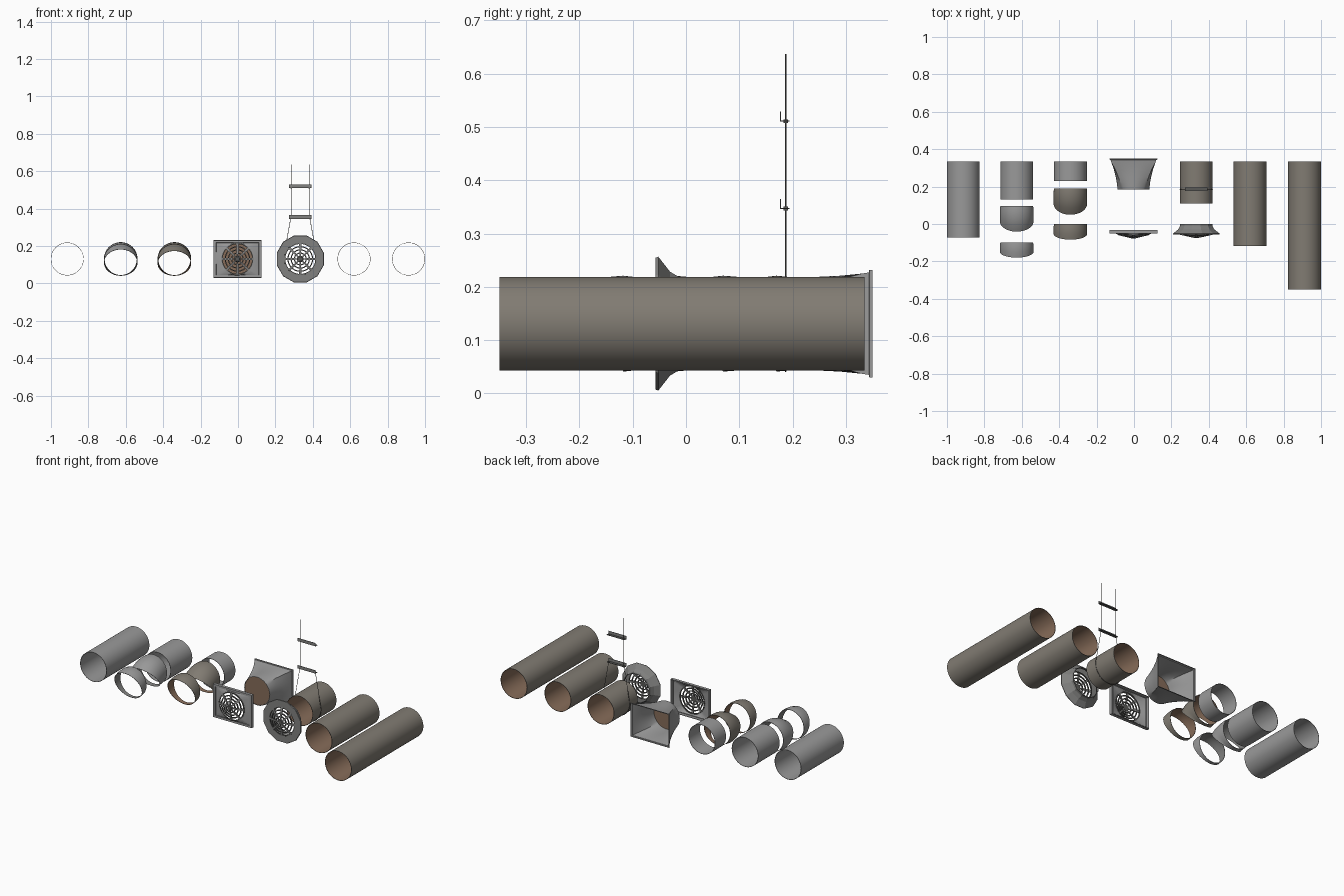
import bpy, bmesh, math
from math import sin, cos, pi, radians

if "Cube" in bpy.data.objects:
    bpy.data.objects.remove(bpy.data.objects["Cube"])

def mat(name, r, g, b):
    m = bpy.data.materials.new(name)
    m.diffuse_color = (r, g, b, 1)
    m.use_nodes = True
    m.node_tree.nodes["Principled BSDF"].inputs["Base Color"].default_value = m.diffuse_color
    return m

GREY = mat("galvanised_grey", 0.32, 0.32, 0.32)
TAUPE = mat("taupe_metal", 0.22, 0.20, 0.17)
BROWN = mat("inner_brown", 0.24, 0.15, 0.10)
DARK = mat("dark_steel", 0.10, 0.10, 0.095)
MID = mat("mid_grey", 0.22, 0.22, 0.215)

R, CZ = 0.088, 0.131

def finish(bm, name, mats, smooth=True):
    bmesh.ops.recalc_face_normals(bm, faces=bm.faces)
    me = bpy.data.meshes.new(name)
    bm.to_mesh(me)
    bm.free()
    ob = bpy.data.objects.new(name, me)
    bpy.context.collection.objects.link(ob)
    for m in mats:
        me.materials.append(m)
    if smooth:
        bpy.ops.object.select_all(action='DESELECT')
        ob.select_set(True)
        bpy.context.view_layer.objects.active = ob
        bpy.ops.object.shade_smooth_by_angle(angle=radians(32))
    return ob

def section(x, y, cz, a, b, k, t, n):
    """Ring of points: k=0 ellipse, k=1 rectangle, tilted by t about x."""
    pts = []
    for i in range(n):
        w = 2 * pi * (i + (0.5 if n == 12 else 0)) / n
        c, s = cos(w), sin(w)
        f = (1 - k) + k / max(abs(c), abs(s))
        u, v = a * c * f, b * s * f
        pts.append((x + u, y - v * sin(t), cz + v * cos(t)))
    return pts

def shell(name, x, secs, outer, inner, n=48, th=0.002, smooth=True):
    """Thin double-walled loft through sections (y, cz, a, b, k, tilt)."""
    bm = bmesh.new()
    rings = [section(x, *s, n) for s in secs]
    rings += [section(x, y, cz, a - th, b - th, k, t, n) for y, cz, a, b, k, t in reversed(secs)]
    vs = [[bm.verts.new(p) for p in r] for r in rings]
    m = len(vs)
    for j in range(m):
        A, B = vs[j], vs[(j + 1) % m]
        for i in range(n):
            f = bm.faces.new((A[i], A[(i + 1) % n], B[(i + 1) % n], B[i]))
            f.material_index = 1 if len(secs) <= j < m - 1 else 0
    return finish(bm, name, [outer, inner], smooth)

def duct(name, x, y0, y1, outer, inner):
    shell(name, x, [(y0, CZ, R, R, 0, 0), (y1, CZ, R, R, 0, 0)], outer, inner)

def elbow(name, x, yback, hinge, deg, gores, outer, inner):
    """Collar, then gores turning down around a hinge at the bottom."""
    r = 0.09
    secs = [(yback, CZ, R, R, 0, 0)]
    for g in range(gores + 1):
        t = radians(deg) * g / gores
        secs.append((hinge - r * sin(t), CZ - r + r * cos(t), r, r, 0, t))
    shell(name, x, secs, outer, inner)

def wire(name, pts, r, m, cyclic=False):
    cu = bpy.data.curves.new(name, 'CURVE')
    cu.dimensions = '3D'
    cu.bevel_depth = r
    cu.bevel_resolution = 1
    cu.use_fill_caps = True
    sp = cu.splines.new('POLY')
    sp.points.add(len(pts) - 1)
    for p, q in zip(sp.points, pts):
        p.co = (*q, 1)
    sp.use_cyclic_u = cyclic
    cu.materials.append(m)
    ob = bpy.data.objects.new(name, cu)
    bpy.context.collection.objects.link(ob)

def box(name, x, y, z, sx, sy, sz, m):
    bm = bmesh.new()
    bmesh.ops.create_cube(bm, size=1)
    for v in bm.verts:
        v.co = (x + v.co.x * sx, y + v.co.y * sy, z + v.co.z * sz)
    finish(bm, name, [m], False)

def disc(name, x, y, r, depth, m, r2=None):
    bm = bmesh.new()
    bmesh.ops.create_cone(bm, cap_ends=True, segments=32, radius1=r, radius2=r2 or r, depth=depth)
    for v in bm.verts:
        v.co = (x + v.co.x, y - v.co.z, CZ + v.co.y)
    finish(bm, name, [m])

def grille(prefix, x, y0, y1, r):
    """Domed guard: concentric flat rings, eight spokes and a hub."""
    dome = lambda q: y1 + (y0 - y1) * q / r
    for i, q in enumerate((r, r * 0.80, r * 0.60, r * 0.40)):
        shell(f"{prefix}_ring_{i + 1}", x,
              [(dome(q) - 0.002, CZ, q, q, 0, 0), (dome(q) + 0.004, CZ, q, q, 0, 0)],
              DARK, DARK, th=0.006)
    bm = bmesh.new()
    for i in range(8):
        w = 2 * pi * i / 8
        c, s = cos(w), sin(w)
        P = lambda q, side, dy: bm.verts.new((x + q * c - side * s, dome(q) + dy, CZ + q * s + side * c))
        rows = []
        for q, h in ((0.01, 0.003), (r, 0.007)):
            rows.append([P(q, -h, -0.003), P(q, h, -0.003), P(q, h, 0.003), P(q, -h, 0.003)])
        for j in range(4):
            bm.faces.new((rows[0][j], rows[0][(j + 1) % 4], rows[1][(j + 1) % 4], rows[1][j]))
        bm.faces.new(rows[0])
        bm.faces.new(rows[1])
    finish(bm, f"{prefix}_spokes", [MID], False)
    disc(f"{prefix}_hub", x, y1 + 0.003, 0.018, 0.008, DARK, 0.012)

# Straight ducts
duct("grey_duct_long", -0.913, -0.072, 0.335, GREY, GREY)
duct("grey_duct_medium", -0.627, 0.13, 0.335, GREY, GREY)
duct("grey_duct_short", -0.34, 0.23, 0.335, GREY, GREY)
duct("taupe_duct_short", 0.333, 0.11, 0.335, TAUPE, BROWN)
duct("taupe_duct_medium", 0.62, -0.117, 0.335, TAUPE, BROWN)
duct("taupe_duct_long", 0.912, -0.35, 0.335, TAUPE, BROWN)

# Elbow segments
elbow("grey_elbow", -0.627, 0.095, 0.07, 38, 3, GREY, MID)
elbow("grey_elbow_end", -0.627, -0.10, -0.118, 20, 2, GREY, MID)
elbow("taupe_elbow", -0.34, 0.19, 0.17, 42, 3, TAUPE, BROWN)
elbow("taupe_elbow_end", -0.34, 0.0, -0.022, 20, 2, TAUPE, BROWN)

# Round to rectangular hood with rim flange and closing disc
shell("hood", -0.003, [(0.185, CZ, 0.085, 0.085, 0, 0), (0.215, CZ, 0.088, 0.087, 0.25, 0),
      (0.25, CZ, 0.094, 0.088, 0.5, 0), (0.29, CZ, 0.104, 0.090, 0.75, 0),
      (0.33, CZ, 0.118, 0.094, 1, 0), (0.343, CZ, 0.122, 0.096, 1, 0),
      (0.344, CZ, 0.129, 0.101, 1, 0), (0.35, CZ, 0.129, 0.101, 1, 0)], GREY, GREY, 64)
disc("hood_disc", -0.003, 0.189, 0.083, 0.003, BROWN)

# Rectangular grille plate
shell("grille_plate", -0.003, [(-0.032, CZ, 0.129, 0.099, 1, 0), (-0.050, CZ, 0.129, 0.099, 1, 0),
      (-0.050, CZ, 0.118, 0.090, 1, 0), (-0.044, CZ, 0.116, 0.089, 1, 0),
      (-0.055, CZ, 0.086, 0.086, 0, 0)], GREY, GREY, 64, 0.003)
grille("plate_grille", -0.003, -0.056, -0.076, 0.085)

# Twelve-sided flared inlet
shell("flared_inlet", 0.333, [(0.0, CZ, 0.089, 0.089, 0, 0), (-0.012, CZ, 0.090, 0.090, 0, 0),
      (-0.030, CZ, 0.101, 0.101, 0, 0), (-0.052, CZ, 0.130, 0.130, 0, 0),
      (-0.057, CZ, 0.128, 0.128, 0, 0), (-0.057, CZ, 0.090, 0.090, 0, 0)], MID, MID, 12, 0.003, False)
grille("inlet_grille", 0.333, -0.055, -0.074, 0.086)

# Hanger: cable loop around the duct, two rods' length and two angle bars
hx, hy = 0.333, 0.187
loop = [(hx - 0.049, hy, 0.637), (hx - 0.049, hy, 0.36)]
for i in range(25):
    w = radians(165 + 210 * i / 24)
    loop.append((hx + 0.0895 * cos(w), hy, CZ + 0.0895 * sin(w)))
loop += [(hx + 0.049, hy, 0.36), (hx + 0.049, hy, 0.637)]
wire("hanger_cable", loop, 0.0014, DARK)
for i, z in enumerate((0.347, 0.511)):
    box(f"hanger_bar_flat_{i + 1}", hx, 0.185, z, 0.12, 0.018, 0.002, DARK)
    box(f"hanger_bar_upright_{i + 1}", hx, 0.177, z + 0.009, 0.12, 0.002, 0.018, MID)
    for s in (-1, 1):
        box(f"hanger_nut_{i + 1}_{'left' if s < 0 else 'right'}", hx + s * 0.049, hy, z, 0.008, 0.008, 0.007, DARK)
